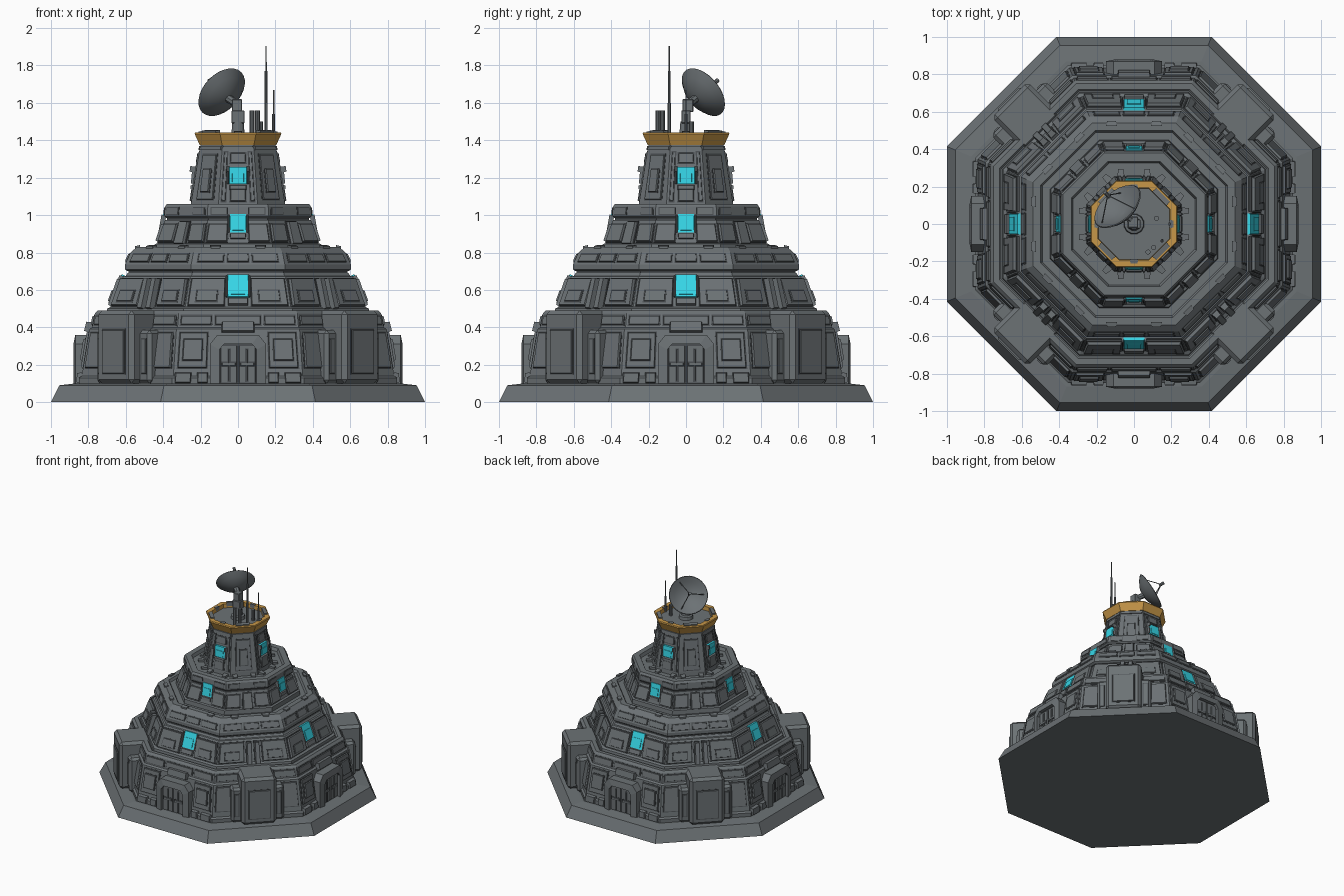
import bpy, bmesh
from math import cos, sin, pi, radians
from mathutils import Vector, Matrix

cube = bpy.data.objects.get("Cube")
if cube:
    bpy.data.objects.remove(cube)


def material(name, rgb):
    m = bpy.data.materials.new(name)
    m.use_nodes = True
    m.diffuse_color = (*rgb, 1)
    bsdf = m.node_tree.nodes["Principled BSDF"]
    bsdf.inputs["Base Color"].default_value = (*rgb, 1)
    bsdf.inputs["Roughness"].default_value = 0.7
    return m


HULL = material("hull grey", (0.15, 0.168, 0.178))
SEAM = material("seam dark grey", (0.07, 0.078, 0.084))
CYAN = material("window cyan", (0.04, 0.74, 0.88))
GOLD = material("crown orange", (0.57, 0.31, 0.065))
CARDINAL, DIAGONAL, ALL = (0, 2, 4, 6), (1, 3, 5, 7), range(8)


def finish(name, bm, mat, bevel=0, smooth=False):
    bmesh.ops.recalc_face_normals(bm, faces=bm.faces)
    mesh = bpy.data.meshes.new(name)
    bm.to_mesh(mesh)
    bm.free()
    mesh.materials.append(mat)
    ob = bpy.data.objects.new(name, mesh)
    bpy.context.collection.objects.link(ob)
    if bevel:
        mod = ob.modifiers.new("bevel", 'BEVEL')
        mod.width, mod.segments = bevel, 1
    if smooth:
        bpy.ops.object.select_all(action='DESELECT')
        ob.select_set(True)
        bpy.context.view_layer.objects.active = ob
        bpy.ops.object.shade_smooth_by_angle(angle=radians(35))
    return ob


def lathe(name, profile, mat, n=8, matrix=None, smooth=False, closed=False):
    """Turn (distance to flat, height) pairs into an n-sided solid."""
    bm = bmesh.new()
    rings = []
    for a, z in profile:
        r = a / cos(pi / n)
        angles = [(2 * i + 1) * pi / n for i in range(n)]
        rings.append([bm.verts.new((r * cos(t), r * sin(t), z)) for t in angles])
    pairs = list(zip(rings, rings[1:])) + ([(rings[-1], rings[0])] if closed else [])
    for low, high in pairs:
        for i in range(n):
            j = (i + 1) % n
            bm.faces.new((low[i], low[j], high[j], high[i]))
    if not closed:
        bm.faces.new(rings[0])
        bm.faces.new(rings[-1])
    if matrix:
        bm.transform(matrix)
    return finish(name, bm, mat, smooth=smooth)


def place(k, a, t, z):
    """Point on side k: a outward, t sideways, z up."""
    c, s = cos(k * pi / 4), sin(k * pi / 4)
    return (a * c - t * s, a * s + t * c, z)


def slab(name, sides, lo, hi, spans, depth, mat=HULL, inset=0.006, taper=True,
         bevel=0, seam=0):
    """Raised plates on a sloped side from lo to hi, each given as (distance, height)."""
    lo, hi = Vector(lo), Vector(hi)
    along = (hi - lo).normalized()
    out = Vector((along.y, -along.x))
    k2 = hi.x / lo.x if taper else 1
    bm = bmesh.new()
    for k in sides:
        for t0, t1 in spans:
            rings = []
            for d, e in ((-0.012, 0), (depth, inset)):
                p, q = lo + out * d + along * e, hi + out * d - along * e
                corners = ((p, t0 + e), (p, t1 - e), (q, t1 * k2 - e), (q, t0 * k2 + e))
                rings.append([bm.verts.new(place(k, v.x, t, v.y)) for v, t in corners])
            b, f = rings
            bm.faces.new(b)
            bm.faces.new(f)
            for i in range(4):
                j = (i + 1) % 4
                bm.faces.new((b[i], b[j], f[j], f[i]))
    finish(name, bm, mat, bevel)
    if seam:
        wide = [(t0 - seam, t1 + seam) for t0, t1 in spans]
        slab(name + "_seam", sides, lo - along * seam, hi + along * seam, wide,
             0.002, SEAM, 0, taper)


def both(*spans):
    return list(spans) + [(-b, -a) for a, b in spans]


def rod(name, p, q, r, mat=HULL, n=8, tip=1):
    p, q = Vector(p), Vector(q)
    m = Matrix.Translation(p) @ (q - p).to_track_quat('Z', 'Y').to_matrix().to_4x4()
    return lathe(name, [(r, 0), (r * tip, (q - p).length)], mat, n, m, True)


def box(name, x, y, z, sx, sy, sz):
    bm = bmesh.new()
    bmesh.ops.create_cube(bm, size=1)
    bm.transform(Matrix.Translation((x, y, z)) @ Matrix.Diagonal((sx, sy, sz, 1)))
    return finish(name, bm, HULL, 0.004)


# Foundation and stepped tiers
lathe("foundation", [(1, 0), (0.955, 0.09), (0.87, 0.1), (0.8, 0.1)], HULL)
lathe("lower_tier", [(0.85, 0.09), (0.85, 0.13), (0.835, 0.14), (0.795, 0.39), (0.78, 0.40),
                     (0.765, 0.475), (0.75, 0.49), (0.72, 0.49), (0.71, 0.48), (0.6, 0.48)], HULL)
lathe("second_tier", [(0.705, 0.47), (0.70, 0.50), (0.68, 0.51), (0.632, 0.645), (0.612, 0.672),
                      (0.60, 0.675), (0.59, 0.69), (0.5, 0.69)], HULL)
lathe("second_tier_groove", [(0.585, 0.68), (0.585, 0.72)], SEAM)
lathe("second_tier_collar", [(0.59, 0.70), (0.605, 0.71), (0.605, 0.735), (0.575, 0.80),
                             (0.54, 0.83), (0.50, 0.83), (0.49, 0.81), (0.4, 0.81)], HULL)
lathe("third_tier", [(0.45, 0.80), (0.445, 0.845), (0.43, 0.85), (0.393, 0.965), (0.39, 0.975),
                     (0.35, 0.975)], HULL)
lathe("third_tier_groove", [(0.38, 0.97), (0.38, 1.0)], SEAM)
lathe("third_tier_collar", [(0.385, 0.985), (0.395, 0.995), (0.39, 1.045), (0.38, 1.06),
                            (0.335, 1.06), (0.325, 1.035), (0.22, 1.035)], HULL)
lathe("neck", [(0.255, 1.02), (0.25, 1.07), (0.205, 1.35), (0.2, 1.37), (0.2, 1.41)], HULL)

# Crown: orange rim with grey clamps on the corner sides
lathe("crown", [(0.195, 1.375), (0.205, 1.375), (0.232, 1.435), (0.228, 1.443),
                (0.192, 1.443), (0.19, 1.40)], GOLD, closed=True)
slab("crown_clamps", DIAGONAL, (0.203, 1.42), (0.203, 1.455), [(-0.055, 0.055)], 0.017,
     inset=0.004, taper=False)
slab("crown_notches", CARDINAL, (0.2, 1.42), (0.2, 1.45), [(-0.022, 0.022)], 0.01,
     inset=0.003, taper=False)

# Lower tier plating
slab("lower_plates", ALL, (0.829, 0.18), (0.797, 0.375), both((0.165, 0.325)), 0.012, seam=0.003)
slab("lower_plate_inlays", CARDINAL, (0.834, 0.22), (0.815, 0.34), both((0.19, 0.30)), 0.012, seam=0.002)
slab("lower_footings", CARDINAL, (0.85, 0.1), (0.845, 0.16), both((0.16, 0.22), (0.25, 0.34)), 0.015)
slab("lower_upper_plates", ALL, (0.779, 0.41), (0.767, 0.465), both((0.14, 0.31)) + [(-0.125, 0.125)],
     0.01, seam=0.002)
slab("lintels", CARDINAL, (0.80, 0.37), (0.785, 0.43), [(-0.09, 0.09)], 0.025)

# Doorways on the four main sides
outer = [(-0.15, 0.09), (-0.15, 0.31), (-0.11, 0.36), (0.11, 0.36), (0.15, 0.31), (0.15, 0.09)]
inner = [(-0.1, 0.09), (-0.1, 0.28), (-0.075, 0.31), (0.075, 0.31), (0.1, 0.28), (0.1, 0.09)]
bm = bmesh.new()
for k in CARDINAL:
    loops = [[bm.verts.new(place(k, a, t, z)) for t, z in line]
             for line, a in ((outer, 0.76), (outer, 0.87), (inner, 0.88), (inner, 0.76))]
    for m in range(4):
        u, v = loops[m], loops[(m + 1) % 4]
        for i in range(5):
            bm.faces.new((u[i], u[i + 1], v[i + 1], v[i]))
finish("door_frames", bm, HULL)
slab("door_recess", CARDINAL, (0.85, 0.1), (0.85, 0.31), [(-0.1, 0.1)], 0.003, SEAM, 0, False)
slab("door_leaves", CARDINAL, (0.852, 0.1), (0.852, 0.305), both((0.002, 0.097)), 0.008, taper=False)
slab("door_bars", CARDINAL, (0.86, 0.19), (0.86, 0.215), both((0.01, 0.09)), 0.007, taper=False, seam=0.002)
slab("door_ribs", CARDINAL, (0.86, 0.11), (0.86, 0.285), both((0.04, 0.055)), 0.006, taper=False, seam=0.002)

# Buttresses on the four corner sides
slab("buttress_wings", DIAGONAL, (0.72, 0.1), (0.72, 0.385), both((0.1, 0.205)), 0.155, inset=0,
     taper=False, bevel=0.018)
slab("buttress_cores", DIAGONAL, (0.7, 0.1), (0.7, 0.49), [(-0.135, 0.135)], 0.24, inset=0,
     taper=False, bevel=0.022)
slab("buttress_face_plates", DIAGONAL, (0.94, 0.15), (0.94, 0.39), [(-0.085, 0.085)], 0.009,
     taper=False, seam=0.003)
slab("buttress_wing_plates", DIAGONAL, (0.875, 0.15), (0.875, 0.34), both((0.145, 0.185)), 0.007,
     taper=False, seam=0.002)

# Second tier plating, thick enough to leave the windows recessed
slab("second_plates", ALL, (0.68, 0.51), (0.628, 0.66), both((0.07, 0.272)), 0.018, seam=0.003)
slab("second_inlays", ALL, (0.69, 0.535), (0.667, 0.60), both((0.11, 0.23)), 0.008, seam=0.002)
slab("second_pillars", DIAGONAL, (0.685, 0.49), (0.635, 0.66), both((0.01, 0.055)), 0.035, seam=0.003)
slab("second_collar_plates", ALL, (0.600, 0.745), (0.578, 0.794), both((0.075, 0.22)) + [(-0.06, 0.06)],
     0.008, seam=0.002)
slab("second_collar_blocks", ALL, (0.535, 0.81), (0.535, 0.84), both((0.09, 0.15)), 0.015, taper=False)

# Third tier plating
slab("third_plates", ALL, (0.43, 0.855), (0.396, 0.955), both((0.056, 0.172)), 0.014, seam=0.003)
slab("third_pillars", DIAGONAL, (0.44, 0.84), (0.398, 0.965), [(-0.04, 0.04)], 0.018, seam=0.003)
slab("third_collar_plates", ALL, (0.394, 1.003), (0.391, 1.04), both((0.055, 0.145)),
     0.005, inset=0.003, seam=0.002)
slab("walkway_blocks", ALL, (0.26, 1.02), (0.26, 1.055), both((0.05, 0.09)), 0.035, taper=False)

# Neck plating
slab("neck_plates", DIAGONAL, (0.248, 1.08), (0.209, 1.325), [(-0.065, 0.065)], 0.008, seam=0.003)
slab("neck_inlays", DIAGONAL, (0.25, 1.12), (0.229, 1.25), [(-0.035, 0.035)], 0.01, seam=0.002)
slab("neck_strips", CARDINAL, (0.25, 1.07), (0.207, 1.34), both((0.064, 0.092)), 0.007, seam=0.002)
slab("neck_lower_hatches", CARDINAL, (0.25, 1.07), (0.239, 1.14), [(-0.045, 0.045)], 0.01, seam=0.002)
slab("neck_upper_hatches", CARDINAL, (0.219, 1.275), (0.208, 1.335), [(-0.045, 0.045)], 0.008, seam=0.002)
slab("neck_band", ALL, (0.206, 1.345), (0.202, 1.372), [(-0.083, 0.083)], 0.006, inset=0.003)
slab("neck_visors", CARDINAL, (0.225, 1.225), (0.22, 1.26), both((0.046, 0.062)), 0.035,
     inset=0.003, taper=False)

# Glowing windows between side frames, over a sill
for label, lo, hi, w in (("second", (0.664, 0.56), (0.617, 0.683), 0.056),
                         ("third", (0.412, 0.905), (0.394, 1.008), 0.045),
                         ("neck", (0.238, 1.165), (0.230, 1.258), 0.048)):
    lo, hi = Vector(lo), Vector(hi)
    slab(label + "_windows", CARDINAL, lo, hi, [(-w, w)], 0.006, CYAN, 0.002, False)
    slab(label + "_shutters", CARDINAL, lo.lerp(hi, 0.1), lo.lerp(hi, 0.65), [(-w * 0.7, w * 0.7)],
         0.01, CYAN, 0.003, False)
    slab(label + "_window_frames", CARDINAL, lo, lo.lerp(hi, 0.95), both((w, w + 0.012)), 0.014,
         inset=0.003, taper=False)
    slab(label + "_sills", CARDINAL, lo.lerp(hi, -0.35), lo.lerp(hi, -0.01), [(-w, w)], 0.014,
         taper=False)

# Dish mount
lathe("mount_base", [(0.055, 1.405), (0.05, 1.435), (0.035, 1.44), (0.03, 1.5)], HULL, 12)
box("mount_yoke", 0, 0, 1.525, 0.07, 0.05, 0.07)
box("mount_head", -0.005, 0.01, 1.585, 0.055, 0.06, 0.07)

# Dish facing back, sideways and up
centre, axis = Vector((-0.085, 0.09, 1.655)), Vector((-0.56, 0.64, 0.53)).normalized()
tilt = Matrix.Translation(centre) @ axis.to_track_quat('Z', 'Y').to_matrix().to_4x4()
lathe("dish", [(0.002, -0.066), (0.06, -0.055), (0.11, -0.029), (0.149, 0.004), (0.145, 0.009),
               (0.105, -0.019), (0.055, -0.044), (0.002, -0.055)], HULL, 28, tilt, True)
rod("dish_arm", (0, 0.01, 1.59), centre - axis * 0.06, 0.02)
for i in range(3):
    t = i * 2 * pi / 3
    rod("feed_strut", tilt @ Vector((0.12 * cos(t), 0.12 * sin(t), -0.008)), centre + axis * 0.1, 0.003, n=6)
rod("feed_horn", centre + axis * 0.085, centre + axis * 0.125, 0.011)

# Masts and roof equipment
rod("tall_mast_foot", (0.15, -0.09, 1.4), (0.15, -0.09, 1.6), 0.009)
rod("tall_mast", (0.15, -0.09, 1.6), (0.15, -0.09, 1.77), 0.007)
rod("tall_mast_tip", (0.15, -0.09, 1.77), (0.15, -0.09, 1.905), 0.004, tip=0.8)
rod("short_mast_foot", (0.19, 0, 1.4), (0.19, 0, 1.54), 0.008)
rod("short_mast", (0.19, 0, 1.54), (0.19, 0, 1.67), 0.004)
for x, y, top in ((0.075, -0.15, 1.56), (0.105, -0.125, 1.56), (0.12, 0.03, 1.5)):
    rod("vent_pipe", (x, y, 1.4), (x, y, top), 0.013, n=10)
